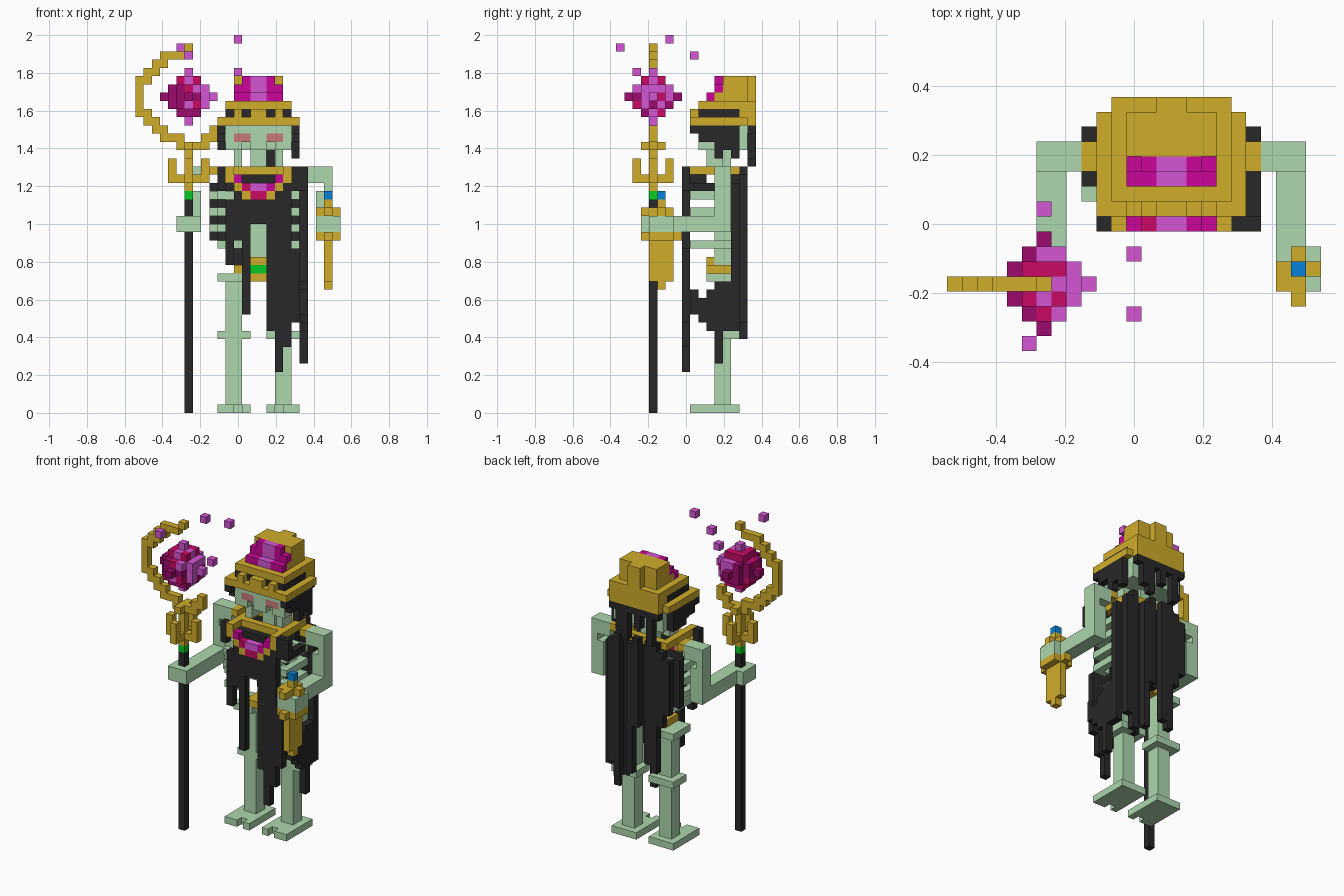
import bpy, bmesh, random
from mathutils import Vector

cube = bpy.data.objects.get("Cube")
if cube:
    bpy.data.objects.remove(cube)

V = 2 / 46                      # size of one block
random.seed(4)


def linear(c):
    c /= 255
    return c / 12.92 if c <= 0.04045 else ((c + 0.055) / 1.055) ** 2.4


COLOURS = {"bone": (174, 215, 174), "gold": (208, 172, 42), "black": (40, 40, 40),
           "magenta": (203, 5, 152), "orchid": (211, 86, 211), "crimson": (200, 10, 100),
           "plum": (158, 10, 108), "green": (5, 203, 35), "blue": (5, 129, 214),
           "eye_pink": (201, 122, 122)}
MATS = {}
for name, rgb in COLOURS.items():
    m = bpy.data.materials.new(name)
    m.use_nodes = True
    col = (*[linear(c) for c in rgb], 1)
    m.diffuse_color = col
    m.node_tree.nodes["Principled BSDF"].inputs["Base Color"].default_value = col
    MATS[name] = m

blocks = {}                     # grid cell -> (part, colour); later fills win


def fill(part, colour, x, y, z):
    """Fill an inclusive range of cells; a single number means one cell."""
    rng = [range(a, a + 1) if isinstance(a, int) else range(a[0], a[1] + 1) for a in (x, y, z)]
    for i in rng[0]:
        for j in rng[1]:
            for k in rng[2]:
                blocks[i, j, k] = (part, colour)


# Legs with knees and notched feet
for side, a, notch in (("right", 10, 12), ("left", 16, 17)):
    leg = side + "_leg"
    fill(leg, "bone", (a, a + 3), (9, 14), 0)
    del blocks[notch, 9, 0]
    fill(leg, "bone", (a + 1, a + 2), (12, 13), (1, 16))
    fill(leg, "bone", (a, a + 3), (12, 14), 9)
fill("pelvis", "bone", (10, 12), (11, 14), 16)
fill("pelvis", "bone", (17, 19), (11, 14), 16)

# Spine and ribs
fill("spine", "bone", (14, 15), (12, 13), (17, 31))
for k in (20, 22, 24, 26):
    fill("ribs", "bone", 9 if k > 20 else 10, (10, 13), k)
    fill("ribs", "bone", 19, (10, 13), k)
    fill("ribs", "bone", (10, 11), 9, k)
    fill("ribs", "bone", (18, 19), 9, k)
    fill("ribs", "bone", (10, 19), 13, k)

# Belt and buckle
fill("belt", "gold", (12, 17), (11, 13), 17)
fill("belt", "gold", (14, 15), 11, (16, 18))
fill("buckle", "green", (14, 15), 11, 17)

# Arms: shoulder bar, upper arm with a gap on the inner side, forearm, hand
for arm, bar, outer, inner, hand in (("right_arm", (6, 8), 6, 7, ((5, 7), (3, 5))),
                                     ("left_arm", (21, 23), 23, 22, ((22, 24), (4, 6)))):
    fill(arm, "bone", bar, (12, 13), (28, 29))
    fill(arm, "bone", outer, (12, 13), (22, 27))
    fill(arm, "bone", inner, (12, 13), (22, 26))
    for i in (inner, outer):
        fill(arm, "bone", i, (5, 11), (22, 23))
    fill(arm, "bone", *hand, (22, 23))

# Back cape in strips of uneven length, some set deeper than others
lows = (21, 20, 18, 11, 12, 17, 17, 10, 9, 9, 11, 10)
tops = (27, 27, 28, 29, 29, 28, 29, 28, 28, 29, 28, 27)
for i, low, top in zip(range(9, 21), lows, tops):
    fill("cape", "black", i, 14 if i in (9, 14, 17, 20) else 15, (low, top))
for j, low, high in ((13, 10, 15), (12, 6, 15), (11, 10, 14), (10, 11, 13), (9, 12, 14)):
    fill("cape", "black", 20, j, (low, high))

# Front cloth
fill("front_cloth", "black", (12, 18), 8, (23, 27))
for i, low in ((11, 18), (12, 21), (13, 12), (16, 10), (17, 5), (18, 8)):
    fill("front_cloth", "black", i, 8, (low, 25))
fill("front_cloth", "black", 10, 8, (27, 29))
fill("front_cloth", "black", (19, 20), 8, (27, 29))
fill("front_cloth", "black", 20, (9, 11), 27)
fill("front_cloth", "black", 9, 11, 27)
fill("front_cloth", "black", 19, 8, (11, 19))

# Jewelled collar, sunk in the middle
for i in (11, 18):
    fill("collar", "gold", i, (8, 14), 29)
    fill("collar", "gold", i, 8, 28)
fill("collar", "gold", (12, 17), 10, 29)
fill("collar", "gold", (12, 17), 14, 29)
fill("collar_lining", "black", (12, 17), (9, 10), 28)
for i in (9, 20):
    fill("collar", "gold", i, (12, 13), 29)
for i in (12, 17):
    fill("collar", "magenta", i, 8, 28)
    fill("collar", "gold", i, 8, 27)
for i in (13, 16):
    fill("collar", "crimson" if i == 13 else "magenta", i, 8, 27)
    fill("collar", "gold", i, 8, 26)
fill("collar", "orchid", (14, 15), 8, 27)
fill("collar", "crimson", (14, 15), 8, 26)

# Skull, jaw and eyes
fill("head", "bone", (11, 18), (10, 15), (32, 34))
for i in (13, 16):
    del blocks[i, 10, 32]
for i in (12, 17):
    fill("head", "bone", i, (11, 12), (30, 31))
    fill("eyes", "eye_pink", (i - i % 2, i - i % 2 + 1), 10, 33)

# Hair at sides and back
for i in (10, 19):
    for j, low in ((9, 34), (10, 33), (11, 33), (12, 32), (13, 32), (14, 32 if i == 10 else 31)):
        fill("hair", "black", i, j, (low, 34))
fill("hair", "black", (11, 18), 16, 34)
for i, low in ((12, 30), (14, 32), (16, 30), (17, 31)):
    fill("hair", "black", i, 16, (low, 34))
fill("hair", "black", 19, 12, (31, 32))

# Hat: brim, dark band with studs, stepped crown with a back ridge
fill("hat", "gold", (10, 19), (9, 15), 35)
fill("hat", "gold", (11, 18), (15, 16), (35, 37))
fill("hat_band", "black", (11, 18), (10, 14), 36)
for i in (12, 14, 15, 17):
    fill("hat", "gold", i, 9, 36)
fill("hat", "gold", (11, 18), (10, 15), 37)
fill("hat", "gold", (12, 17), (12, 15), 38)
fill("hat", "gold", (12, 17), (13, 15), (39, 40))
fill("hat", "gold", (14, 15), 16, (38, 40))

# Jewelled front of the crown
for i, c in zip(range(12, 18), ("magenta", "magenta", "orchid", "orchid", "magenta", "magenta")):
    fill("hat_jewel", c, i, 11, 38)
    fill("hat_jewel", c, i, 12, 39 if i in (12, 17) else (39, 40))

# Staff, prongs and crescent hook
fill("staff", "black", 6, 4, (0, 25))
fill("staff_ring", "green", 6, 4, 26)
fill("staff_head", "gold", 6, 4, (27, 32))
fill("staff_head", "gold", (4, 8), 4, 28)
fill("staff_head", "gold", 6, (2, 6), 28)
for i, j in ((4, 4), (8, 4), (6, 2), (6, 6)):
    fill("staff_head", "gold", i, j, (28, 30))
fill("staff_head", "gold", (5, 7), 4, 32)
fill("staff_head", "gold", 6, (3, 5), 32)
for x, z in (((7, 8), 32), ((8, 9), 33), (9, 34), ((3, 5), 33), ((2, 3), 34), ((1, 2), 35),
             ((0, 1), 36), (0, (36, 40)), ((0, 1), 40), ((1, 2), 41), ((2, 3), 42),
             ((3, 5), 43), (6, 44)):
    fill("staff_hook", "gold", x, 4, z)

# Floating orb, with colours drifting from plum to orchid
for a in range(-3, 4):
    for b in range(-3, 4):
        for c in range(-3, 4):
            s = sorted((abs(a), abs(b), abs(c)))
            if s[1] + s[2] <= 3 and sum(s) <= 4:
                t = 0.6 * a + random.uniform(-2, 2)
                tint = "plum" if t < 0 else "crimson" if t < 1.1 else "orchid"
                fill("orb", tint, 6 + a, 4 + b, 38 + c)
fill("orb", "orchid", 6, 4, 41)
fill("orb", "orchid", 6, 4, 35)
for p in ((12, 6, 45), (12, 2, 41), (5, 0, 44), (6, 9, 43)):
    fill("sparks", "orchid", *p)

# Dagger held in the left hand
fill("dagger", "gold", 23, (4, 6), (16, 20))
fill("dagger", "gold", 23, 5, (15, 25))
fill("dagger", "gold", (22, 24), (4, 6), 21)
fill("dagger", "gold", 23, (3, 7), 21)
fill("dagger", "gold", 23, (3, 6), 24)
fill("dagger", "gold", (22, 24), 5, 24)
fill("dagger", "gold", 22, 4, 24)
fill("dagger_gem", "blue", 23, 5, 26)

# Turn each part into a mesh of its exposed block faces
for part in dict.fromkeys(p for p, _ in blocks.values()):
    bm = bmesh.new()
    used = []
    for cell, (p, colour) in blocks.items():
        if p != part:
            continue
        if colour not in used:
            used.append(colour)
        centre = Vector(cell) + Vector((0.5, 0.5, 0.5)) - Vector((12.5, 8.5, 0))
        for axis in range(3):
            for s in (-1, 1):
                near = list(cell)
                near[axis] += s
                if tuple(near) in blocks:
                    continue
                n, u, w = Vector(), Vector(), Vector()
                n[axis], u[(axis + 1) % 3], w[(axis + 2) % 3] = s / 2, s / 2, 0.5
                quad = [bm.verts.new((centre + n + d) * V) for d in (-u - w, u - w, u + w, w - u)]
                bm.faces.new(quad).material_index = used.index(colour)
    bmesh.ops.remove_doubles(bm, verts=bm.verts[:], dist=0.0005)
    mesh = bpy.data.meshes.new(part)
    bm.to_mesh(mesh)
    bm.free()
    for colour in used:
        mesh.materials.append(MATS[colour])
    bpy.context.collection.objects.link(bpy.data.objects.new(part, mesh))
